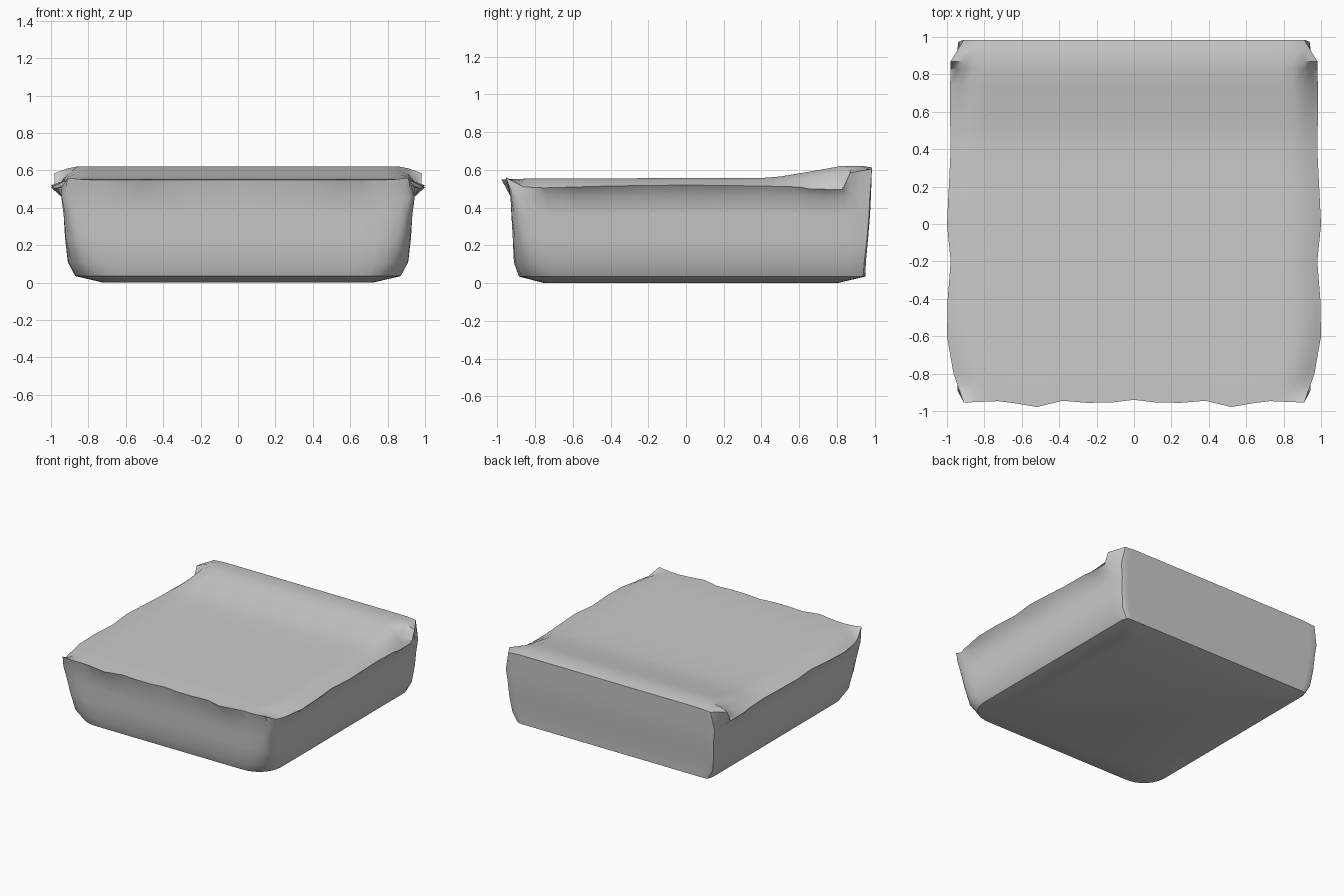
import bpy, bmesh, math

if "Cube" in bpy.data.objects:
    bpy.data.objects.remove(bpy.data.objects["Cube"])


def lerp_table(table, t):
    """Piecewise linear lookup in a list of (key, value)."""
    if t <= table[0][0]:
        return table[0][1]
    for (a, va), (b, vb) in zip(table, table[1:]):
        if t <= b:
            return va + (vb - va) * (t - a) / (b - a)
    return table[-1][1]


# Grid lines of the top panel
half = [.14, .28, .42, .57, .7, .8, .87, .93, .97, 1]
US = [-u for u in reversed(half)] + [0] + half
VS = [-.95, -.91, -.86, -.8, -.75, -.6, -.4, -.2, 0, .2, .4, .5, .6, .65, .74, .83, .87, .93, .985]

# Seam outline, seam height and crown of the top panel
WIDTH = [(-.95, .91), (-.8, .965), (-.6, 1), (-.35, .995), (-.2, .98), (0, 1), (.2, .99),
         (.4, .98), (.65, .985), (.87, .98), (.985, .91)]
SEAM_Z = [(-.95, .56), (-.86, .51), (-.75, .505), (-.4, .515), (0, .52), (.4, .515), (.6, .51),
          (.65, .5), (.83, .495), (.87, .585), (.985, .605)]
CROWN_Z = [(-.95, .55), (-.8, .555), (.4, .557), (.5, .565), (.65, .59), (.83, .622), (.93, .622), (.985, .613)]
FRONT_Y = [(0, -.94), (.2, -.962), (.42, -.945), (.6, -.985), (.75, -.945), (1, -.955)]

# Wall levels: height, half width, front y, back y, front and back corner radius
LEVELS = [(.46, .945, -.93, .98, .05, .02),
          (.36, .932, -.925, .975, .08, .02),
          (.24, .925, -.918, .965, .12, .02),
          (.11, .91, -.912, .953, .17, .03),
          (.035, .87, -.885, .95, .20, .04),
          (.0, .72, -.75, .80, .20, .06)]


def top_point(u, v):
    y = v
    if v < -.8:
        y += (lerp_table(FRONT_Y, abs(u)) + .95) * (-.8 - v) / .15
    z = lerp_table(CROWN_Z, v)
    side = max(0, (abs(u) - .9) / .1)
    z += (lerp_table(SEAM_Z, v) - z) * side
    return (u * lerp_table(WIDTH, v), y, z)


def wall_point(u, v, level):
    z, hx, y0, y1, rf, rb = level
    x = u * hx
    y = y0 + (v - VS[0]) / (VS[-1] - VS[0]) * (y1 - y0)
    s = math.copysign(1, x)
    for r, edge, d in ((rf, y0, -1), (rb, y1, 1)):
        dx = abs(x) - (hx - r)
        dy = d * (y - edge) + r
        if dx > 0 and dy > 0:
            k = max(dx, dy) / math.hypot(dx, dy)
            x = s * (hx - r + dx * k)
            y = edge - d * r + d * dy * k
    return (x, y, z)


bm = bmesh.new()

# Top panel
grid = [[bm.verts.new(top_point(u, v)) for u in US] for v in VS]
nu, nv = len(US), len(VS)
for j in range(nv - 1):
    for i in range(nu - 1):
        bm.faces.new((grid[j][i], grid[j][i + 1], grid[j + 1][i + 1], grid[j + 1][i]))

# Side walls running down from the seam
rim = ([(i, 0) for i in range(nu)] + [(nu - 1, j) for j in range(1, nv)]
       + [(i, nv - 1) for i in range(nu - 2, -1, -1)] + [(0, j) for j in range(nv - 2, 0, -1)])
ring = [grid[j][i] for i, j in rim]
n = len(ring)
for level in LEVELS:
    new = [bm.verts.new(wall_point(US[i], VS[j], level)) for i, j in rim]
    for k in range(n):
        m = (k + 1) % n
        bm.faces.new((ring[k], new[k], new[m], ring[m]))
    ring = new

# Flat underside
bm.faces.new(ring)
bmesh.ops.recalc_face_normals(bm, faces=bm.faces)

mesh = bpy.data.meshes.new("seat_cushion")
bm.to_mesh(mesh)
bm.free()
cushion = bpy.data.objects.new("seat_cushion", mesh)
bpy.context.collection.objects.link(cushion)
bpy.context.view_layer.objects.active = cushion
cushion.select_set(True)
bpy.ops.object.shade_smooth_by_angle(angle=math.radians(40))
